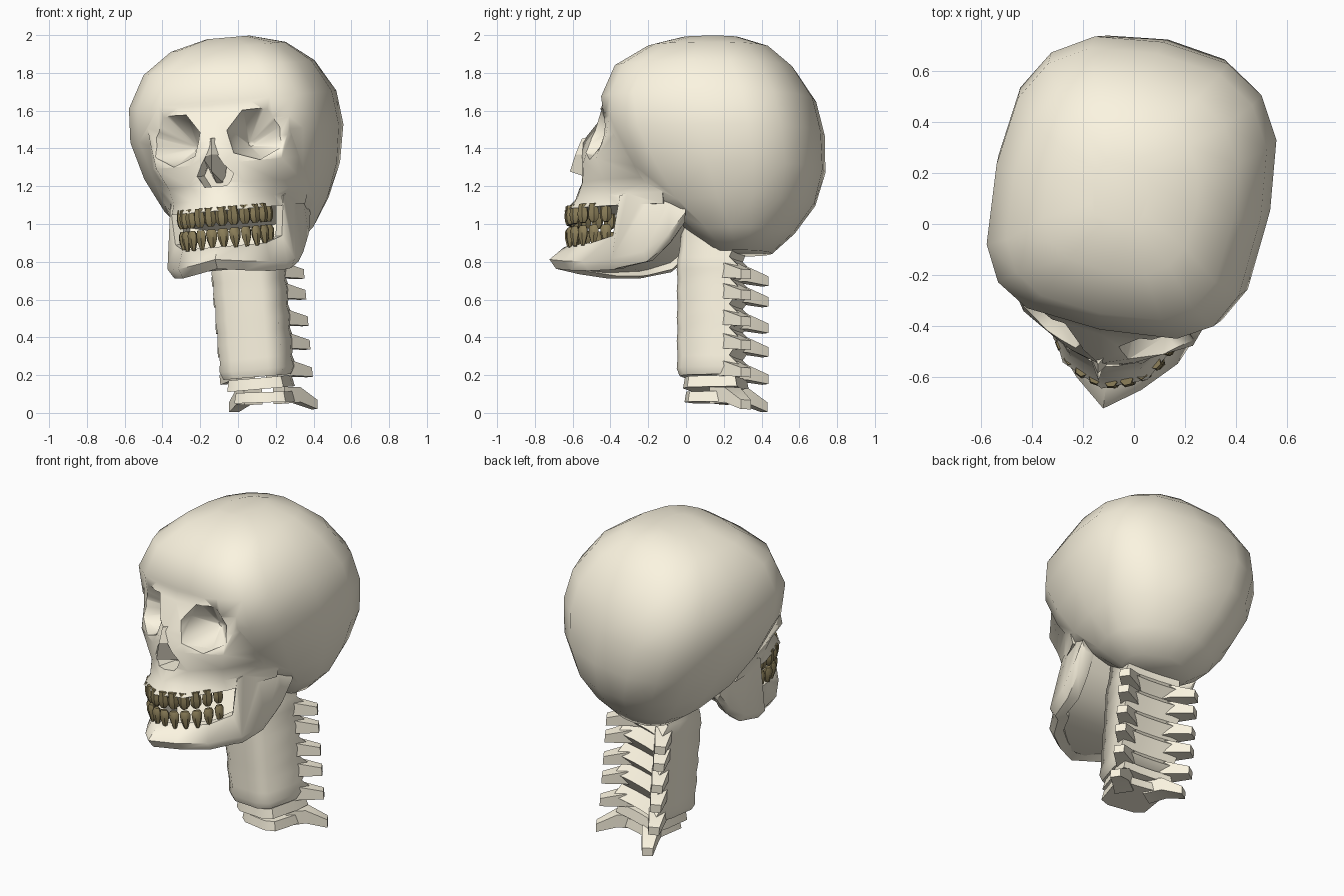
import bpy, bmesh, math
from mathutils import Matrix, Vector

if "Cube" in bpy.data.objects:
    bpy.data.objects.remove(bpy.data.objects["Cube"])

def material(name, rgb):
    m = bpy.data.materials.new(name)
    m.diffuse_color = (*rgb, 1)
    m.use_nodes = True
    m.node_tree.nodes["Principled BSDF"].inputs["Base Color"].default_value = m.diffuse_color
    return m

BONE = material("bone", (0.97, 0.91, 0.75))
ENAMEL = material("old_enamel", (0.26, 0.21, 0.10))

def pose(center, yaw, roll):
    return (Matrix.Translation(center) @ Matrix.Rotation(math.radians(roll), 4, 'Y')
            @ Matrix.Rotation(math.radians(yaw), 4, 'Z'))

# The head is turned and tilted about a pivot inside the cranium
PIVOT = Vector((0, 0.12, 1.4))
HEAD = pose(PIVOT, -11.5, -5) @ Matrix.Translation(-PIVOT)

def loft(name, lofts, mat=BONE, m=HEAD):
    """Skin one or more lists of equal-length point rings, capped at both ends."""
    bm = bmesh.new()
    for rings in lofts:
        vs = [[bm.verts.new(p) for p in r] for r in rings]
        n = len(vs[0])
        for a, b in zip(vs, vs[1:]):
            for i in range(n):
                bm.faces.new((a[i], a[(i + 1) % n], b[(i + 1) % n], b[i]))
        bm.faces.new(vs[0])
        bm.faces.new(vs[-1])
    bmesh.ops.recalc_face_normals(bm, faces=bm.faces)
    me = bpy.data.meshes.new(name)
    bm.to_mesh(me)
    bm.free()
    me.materials.append(mat)
    ob = bpy.data.objects.new(name, me)
    ob.matrix_world = m
    bpy.context.collection.objects.link(ob)
    return ob

def mirrored(half):
    return half + [(-x, y) for x, y in reversed(half) if x > 0]

def smooth(ob, angle):
    bpy.ops.object.select_all(action='DESELECT')
    ob.select_set(True)
    bpy.context.view_layer.objects.active = ob
    bpy.ops.object.shade_smooth_by_angle(angle=math.radians(angle))

# Cranium: rounded-square rings (z, front y, back y, half width, squareness)
def rounded(z, yf, yb, hw, n):
    pts = []
    for i in range(16):
        a = math.tau * i / 16
        c, s = math.cos(a), math.sin(a)
        k = n - 0.3 if s > 0 else n + 0.4
        pts.append((hw * math.copysign(abs(c) ** (2 / k), c),
                    (yf + yb) / 2 + (yb - yf) / 2 * math.copysign(abs(s) ** (2 / k), s), z))
    return pts

skull = loft("skull", [[rounded(*r) for r in (
    (0.84, 0.16, 0.46, 0.20, 2.2), (0.95, 0.03, 0.58, 0.33, 2.3), (1.10, -0.18, 0.69, 0.43, 2.5),
    (1.28, -0.30, 0.735, 0.505, 2.8), (1.48, -0.40, 0.725, 0.545, 3.0), (1.66, -0.425, 0.68, 0.53, 3.0),
    (1.83, -0.36, 0.57, 0.44, 2.8), (1.94, -0.19, 0.44, 0.30, 2.5), (1.99, -0.02, 0.28, 0.11, 2.2))]])

# Face: half outlines from brow to upper jaw
face_rows = (
    (1.72, [(0, -0.385), (0.20, -0.37), (0.34, -0.30), (0.42, -0.05)]),
    (1.59, [(0, -0.445), (0.20, -0.43), (0.39, -0.33), (0.45, -0.05)]),
    (1.45, [(0, -0.56), (0.08, -0.50), (0.37, -0.36), (0.46, -0.05)]),
    (1.33, [(0, -0.57), (0.13, -0.53), (0.34, -0.42), (0.45, -0.05)]),
    (1.22, [(0, -0.57), (0.15, -0.53), (0.29, -0.39), (0.42, -0.05)]),
    (1.14, [(0, -0.60), (0.14, -0.56), (0.27, -0.37), (0.39, -0.05)]),
    (1.08, [(0, -0.66), (0.17, -0.59), (0.29, -0.36), (0.37, -0.05)]))
face = loft("face_helper", [[[(x, y, z) for x, y in mirrored(h)] for z, h in face_rows]])

# Lower jaw: sections (x, y, bottom, top, lean) swept from hinge to hinge
jaw_half = [(0, -0.74, 0.775, 0.89, 0.08), (0.13, -0.64, 0.755, 0.89, 0.06),
            (0.25, -0.51, 0.74, 0.89, 0.05), (0.31, -0.36, 0.74, 0.92, 0.03),
            (0.345, -0.33, 0.745, 1.13, 0.05), (0.36, -0.16, 0.775, 1.17, 0.03),
            (0.37, -0.02, 0.87, 1.16, 0.02), (0.37, 0.07, 0.98, 1.10, 0.02)]

def jaw_section(x, y, zb, zt, lean):
    d = Vector((-x, -0.05 - y, 0)).normalized()
    p = Vector((x, y, 0))
    return [p + d * k + Vector((0, 0, z)) for k, z in (
        (0.10, zb + 0.01), (0.035, zb), (0, zb + 0.05), (lean, zt), (lean + 0.06, zt))]

stations = [(-s[0], *s[1:]) for s in reversed(jaw_half[1:])] + jaw_half
jaw = loft("jaw_helper", [[jaw_section(*s) for s in stations]])

# Eye socket and nose hole cutters
def socket(side):
    rows = ((-0.75, 0.23, 0.16, 1.475), (-0.40, 0.225, 0.14, 1.475), (-0.25, 0.15, 0.015, 1.42))
    return [[(side * (cx + 1.1 * r * math.cos(a)), y, cz + r * math.sin(a))
             for a in [math.tau * (i + 0.3) / 7 for i in range(7)]] for y, cx, r, cz in rows]

def nose_hole():
    return [[(w * x, y, z) for x, z in ((0, 1.42), (1, 1.27), (0.6, 1.21), (-0.6, 1.21), (-1, 1.27))]
            for y, w in ((-0.75, 0.14), (-0.44, 0.08))]

cutters = loft("cutter_helper", [socket(1), socket(-1), nose_hole()])
for op, helper in (('UNION', face), ('UNION', jaw), ('DIFFERENCE', cutters)):
    mod = skull.modifiers.new("join", 'BOOLEAN')
    mod.operation, mod.object, mod.solver = op, helper, 'EXACT'
bpy.context.view_layer.update()
done = skull.evaluated_get(bpy.context.evaluated_depsgraph_get())
skull.data = bpy.data.meshes.new_from_object(done)
skull.modifiers.clear()
for helper in (face, jaw, cutters):
    bpy.data.objects.remove(helper)
smooth(skull, 56)

# Jaw floor: thin plate closing the underside between the jaw arms
floor_rows = ((-0.62, 0.10, 0.775), (-0.48, 0.22, 0.765), (-0.30, 0.27, 0.775),
              (-0.14, 0.30, 0.82), (-0.02, 0.31, 0.92), (0.05, 0.31, 1.01))
smooth(loft("jaw_floor", [[[(-w, y, z), (w, y, z), (w, y - 0.01, z + 0.015), (-w, y - 0.01, z + 0.015)]
                           for y, w, z in floor_rows]]), 40)

# Nasal bone: a wedge hanging over the nose hole
loft("nose_bone", [[[(-0.05, -0.47, 1.47), (0, -0.565, 1.465), (0.05, -0.47, 1.47)],
                    [(-0.07, -0.50, 1.37), (0, -0.60, 1.38), (0.07, -0.50, 1.37)],
                    [(-0.02, -0.42, 1.22), (0, -0.63, 1.29), (0.02, -0.42, 1.22)]]])

# Teeth: tapered six-sided pegs along the dental arch
def tooth(angle, profile):
    x, y = 0.235 * math.sin(angle), -0.36 - 0.27 * math.cos(angle)
    t = math.atan2(0.27 * math.sin(angle), 0.235 * math.cos(angle))
    rings = []
    for z, w, d in profile:
        ring = []
        for i in range(6):
            a = math.tau * i / 6
            u, v = w * math.cos(a), d * math.sin(a)
            ring.append((x + u * math.cos(t) - v * math.sin(t),
                         y + u * math.sin(t) + v * math.cos(t), z))
        rings.append(ring)
    return rings

angles = [math.radians(-84 + 168 * i / 11) for i in range(12)]
upper = ((1.10, 0.025, 0.020), (1.05, 0.033, 0.028), (1.02, 0.031, 0.024), (1.0, 0.016, 0.014))
lower = ((0.985, 0.022, 0.012), (0.965, 0.031, 0.024), (0.93, 0.028, 0.024), (0.88, 0.010, 0.010))
for name, prof in (("upper_teeth", upper), ("lower_teeth", lower)):
    smooth(loft(name, [tooth(a, prof) for a in angles], ENAMEL), 45)

# Neck column: rippled stack of bone bodies
def neck_x(z):
    return 0.05 + 0.05 * max(0, 0.75 - z) / 0.6

BODY = [(0.10, -0.15), (0.17, -0.11), (0.185, 0.08), (0.175, 0.19), (0.05, 0.18)]

def body_ring(z, s, back):
    m = pose((neck_x(z), 0.12, z), -12, -5)
    return [m @ Vector((x * s, y * (back if y > 0 else s), 0)) for x, y in mirrored(BODY)]

wing_levels = (0.74, 0.63, 0.49, 0.365, 0.22)
column = [body_ring(0.19, 0.92, 0.8)]
for z in reversed(wing_levels):
    column += [body_ring(z + 0.01, 1.01, 1.1), body_ring(z + 0.07, 0.98, 0.78)]
column += [body_ring(0.86, 0.92, 0.9), body_ring(0.98, 0.85, 0.9)]
smooth(loft("neck_column", [column], m=Matrix()), 60)

# Swept-back side wings of each vertebra
def wing(side, drop, reach=1.0):
    rows = ((0.07, 0.06, 0.045, 0.04, 0.0), (0.14, 0.15, 0.04, 0.035, 0.0),
            (0.23 * reach, 0.255 * reach, 0.025, 0.022, -drop))
    return [[(side * (x + w), y - w, z - h), (side * (x + w), y - w, z + h),
             (side * (x - w), y + w, z + h), (side * (x - w), y + w, z - h)]
            for x, y, h, w, z in rows]

for i, z in enumerate(wing_levels):
    ob = loft(f"vertebra_wings_{i + 1}", [wing(1, 0.03), wing(-1, 0.03)],
              m=pose((neck_x(z), 0.12, z), -13, -5))
    smooth(ob, 40)

# Two loose lower vertebrae
def slab(z0, z1, s):
    return [[(x * k, y * k, z) for x, y in mirrored(BODY)] for z, k in ((z0, s), (z1, s * 0.93))]

smooth(loft("lower_disc", [slab(-0.03, 0.03, 0.9)], m=pose((0.11, 0.135, 0.155), -12, -5)), 40)
smooth(loft("last_vertebra", [slab(-0.035, 0.02, 0.82), wing(1, 0.055, 0.95), wing(-1, 0.055, 0.95)],
            m=pose((0.135, 0.13, 0.09), -13, -2)), 40)
